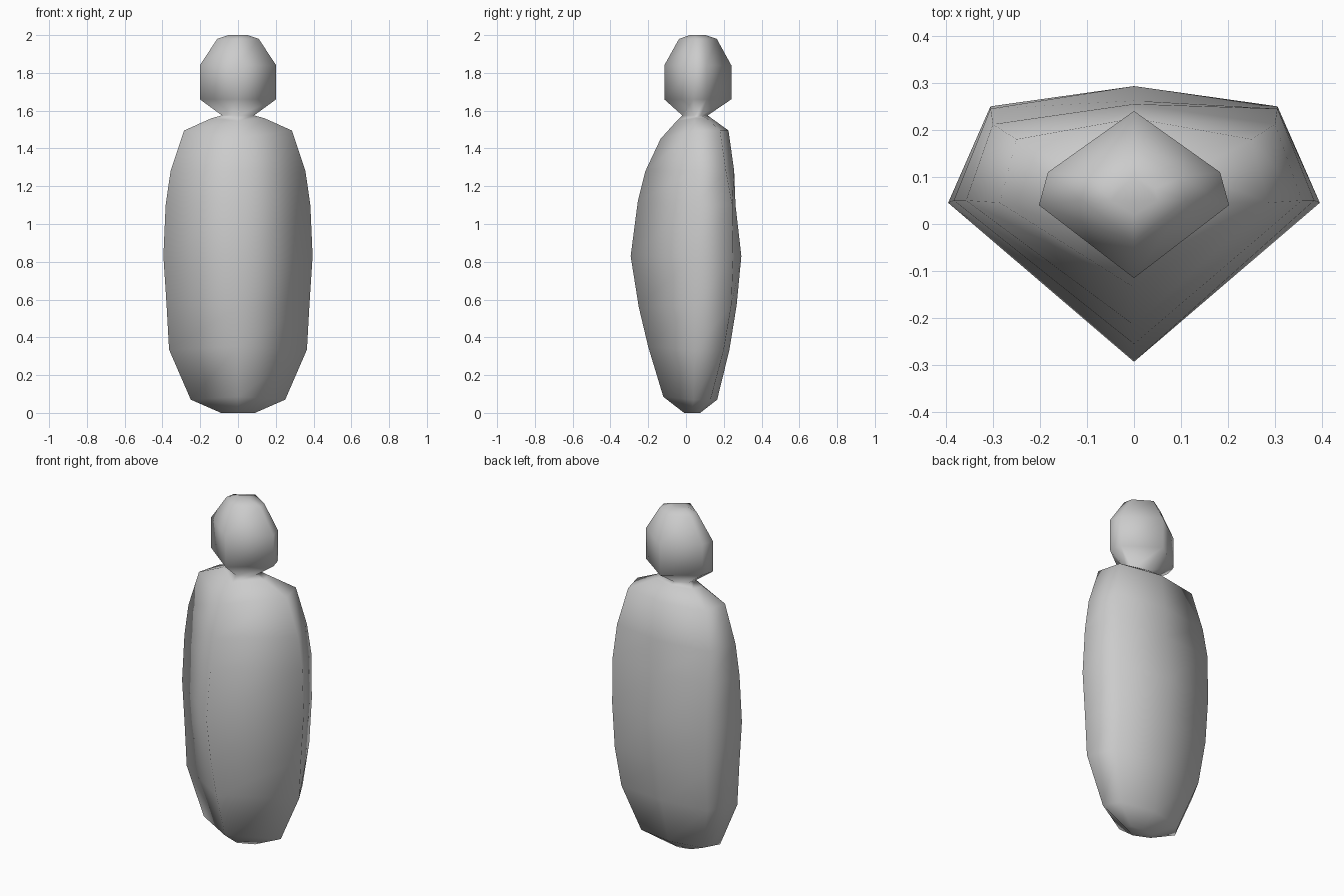
import bpy, bmesh

cube = bpy.data.objects.get("Cube")
if cube:
    bpy.data.objects.remove(cube, do_unlink=True)

grey = bpy.data.materials.new("plain grey")
grey.use_nodes = True
grey.diffuse_color = (0.6, 0.6, 0.6, 1)
grey.node_tree.nodes["Principled BSDF"].inputs["Base Color"].default_value = (0.6, 0.6, 0.6, 1)


def loft(name, rings):
    """Skin six-sided mirrored rings.
    Ring: z, front z, front y, side x, side y, rear corner x, rear corner y, rear y."""
    bm = bmesh.new()
    loops = []
    for z, fz, fy, sx, sy, bx, by, ry in rings:
        pts = [(0, fy, fz), (sx, sy, z), (bx, by, z), (0, ry, z), (-bx, by, z), (-sx, sy, z)]
        loops.append([bm.verts.new(p) for p in pts])
    for lo, hi in zip(loops, loops[1:]):
        for i in range(6):
            j = (i + 1) % 6
            bm.faces.new((lo[i], lo[j], hi[j], hi[i]))
    bm.faces.new(loops[0][::-1])
    bm.faces.new(loops[-1])
    bmesh.ops.recalc_face_normals(bm, faces=bm.faces)
    for f in bm.faces:
        f.smooth = True
    mesh = bpy.data.meshes.new(name)
    bm.to_mesh(mesh)
    bm.free()
    mesh.materials.append(grey)
    ob = bpy.data.objects.new(name, mesh)
    bpy.context.collection.objects.link(ob)
    return ob


# Body, neck and head in one continuous smooth skin
loft("body_and_head", [
    # rounded foot of the body
    (0.00, 0.00, -0.01, 0.09, 0.03, 0.07, 0.06, 0.075),
    (0.07, 0.085, -0.12, 0.25, 0.04, 0.20, 0.13, 0.165),
    # torso
    (0.335, 0.35, -0.20, 0.365, 0.045, 0.28, 0.20, 0.23),
    (0.57, 0.56, -0.25, 0.378, 0.045, 0.295, 0.24, 0.268),
    (0.83, 0.83, -0.293, 0.395, 0.045, 0.305, 0.25, 0.293),
    (1.10, 1.12, -0.255, 0.383, 0.05, 0.305, 0.245, 0.262),
    (1.28, 1.28, -0.215, 0.357, 0.05, 0.30, 0.212, 0.255),
    # shoulders and neck
    (1.495, 1.45, -0.135, 0.285, 0.045, 0.25, 0.18, 0.225),
    (1.56, 1.545, -0.05, 0.14, 0.045, 0.12, 0.11, 0.135),
    (1.575, 1.575, -0.02, 0.085, 0.045, 0.075, 0.08, 0.115),
    # head
    (1.66, 1.66, -0.115, 0.202, 0.04, 0.183, 0.11, 0.24),
    (1.84, 1.84, -0.115, 0.202, 0.04, 0.183, 0.11, 0.24),
    (1.98, 1.98, -0.037, 0.11, 0.05, 0.10, 0.10, 0.163),
    (2.00, 2.00, 0.02, 0.05, 0.05, 0.045, 0.075, 0.103),
])
